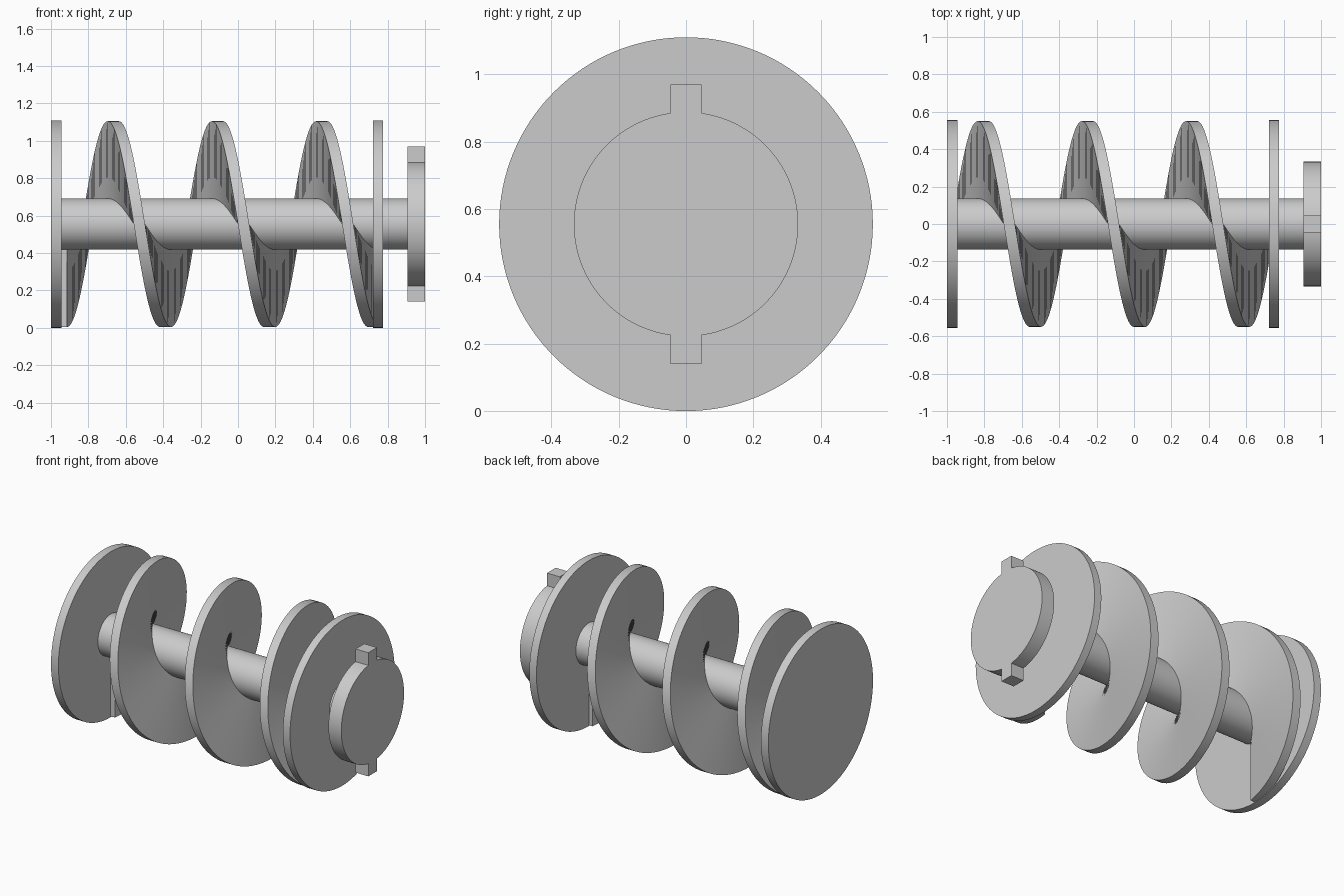
import bpy, bmesh
from math import sin, cos, asin, pi, tau

cube = bpy.data.objects.get("Cube")
if cube:
    bpy.data.objects.remove(cube)

AXIS_Z = 0.555
SHAFT_R = 0.137

steel = bpy.data.materials.new("light_grey_metal")
steel.use_nodes = True
grey = (0.6, 0.6, 0.6, 1)
steel.diffuse_color = grey
steel.node_tree.nodes["Principled BSDF"].inputs["Base Color"].default_value = grey


def finish(name, bm):
    """Turn a bmesh into a smooth, sharp-edged object lifted to the axis height."""
    bmesh.ops.recalc_face_normals(bm, faces=bm.faces)
    mesh = bpy.data.meshes.new(name)
    bm.to_mesh(mesh)
    bm.free()
    obj = bpy.data.objects.new(name, mesh)
    obj.location.z = AXIS_Z
    mesh.materials.append(steel)
    bpy.context.collection.objects.link(obj)
    bpy.ops.object.select_all(action="DESELECT")
    obj.select_set(True)
    bpy.context.view_layer.objects.active = obj
    bpy.ops.object.shade_smooth_by_angle(angle=pi / 6)
    return obj


def extrude_outline(name, outline, x0, x1):
    """Extrude a closed (y, z) outline along x."""
    bm = bmesh.new()
    face = bm.faces.new([bm.verts.new((x0, y, z)) for y, z in outline])
    new = bmesh.ops.extrude_face_region(bm, geom=[face], use_keep_orig=True)["geom"]
    verts = [v for v in new if isinstance(v, bmesh.types.BMVert)]
    bmesh.ops.translate(bm, verts=verts, vec=(x1 - x0, 0, 0))
    return finish(name, bm)


def arc(radius, start, end, steps):
    angles = [start + (end - start) * i / steps for i in range(steps + 1)]
    return [(radius * cos(a), radius * sin(a)) for a in angles]


def disc(name, radius, x0, x1, sides=128):
    return extrude_outline(name, arc(radius, 0, tau, sides)[:-1], x0, x1)


# Shaft and the two end plates
disc("shaft", SHAFT_R, -0.97, 0.93)
disc("left_out_plate".replace("left_out", "closed_end"), 0.555, -1.0, -0.945)
disc("drive_end_plate", 0.555, 0.722, 0.775)

# Drive coupling: round boss with a square key at top and bottom
BOSS_R, KEY_R, KEY_HALF = 0.333, 0.415, 0.046
gap = asin(KEY_HALF / BOSS_R)
half = arc(BOSS_R, -pi / 2 + gap, pi / 2 - gap, 64)
half += [(KEY_HALF, KEY_R), (-KEY_HALF, KEY_R)]
outline = half + [(-y, -z) for y, z in half]
extrude_outline("keyed_coupling", outline, 0.905, 1.0)

# Screw flight: rectangular section swept bottom, back, top, front
TURNS, STEPS = 3, 96
START, PITCH, HALF_T, FLIGHT_R = -0.945, 0.557, 0.03, 0.55
section = [(-HALF_T, SHAFT_R - 0.01), (HALF_T, SHAFT_R - 0.01),
           (HALF_T, FLIGHT_R), (-HALF_T, FLIGHT_R)]
bm = bmesh.new()
rings = []
for i in range(TURNS * STEPS + 1):
    t = i / STEPS
    a = tau * t
    rings.append([bm.verts.new((START + PITCH * t + dx, r * sin(a), -r * cos(a)))
                  for dx, r in section])
for r0, r1 in zip(rings, rings[1:]):
    for k in range(4):
        n = (k + 1) % 4
        bm.faces.new((r0[k], r0[n], r1[n], r1[k]))
bm.faces.new(rings[0])
bm.faces.new(rings[-1])
finish("screw_flight", bm)
